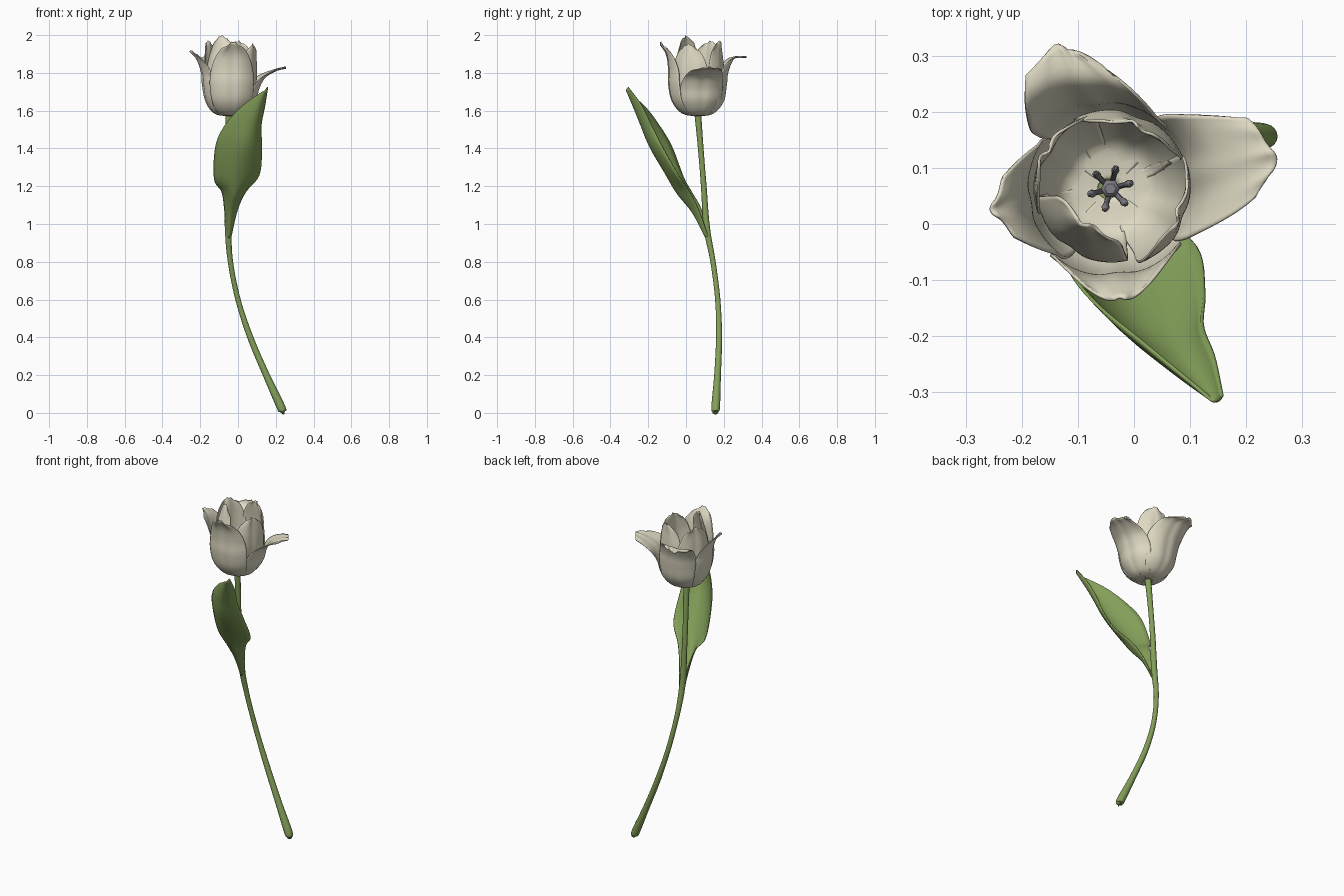
import bpy, math
from mathutils import Vector

if "Cube" in bpy.data.objects:
    bpy.data.objects.remove(bpy.data.objects["Cube"])


def material(name, col):
    m = bpy.data.materials.new(name)
    m.diffuse_color = (*col, 1)
    m.use_nodes = True
    m.node_tree.nodes["Principled BSDF"].inputs["Base Color"].default_value = m.diffuse_color
    return m


CREAM = material("petal cream", (0.74, 0.70, 0.55))
GREEN = material("leaf green", (0.23, 0.35, 0.10))
GREY = material("stamen grey", (0.21, 0.21, 0.24))


def spline(pts, t):
    """Catmull-Rom value at t in 0..1 through tuples of any size"""
    n = len(pts) - 1
    i = min(int(t * n), n - 1)
    f = t * n - i
    p1, p2 = pts[i], pts[i + 1]
    p0 = pts[i - 1] if i else [2 * a - b for a, b in zip(p1, p2)]
    p3 = pts[i + 2] if i + 2 <= n else [2 * b - a for a, b in zip(p1, p2)]
    return [0.5 * (2 * b + (c - a) * f + (2 * a - 5 * b + 4 * c - d) * f * f
                   + (3 * b - a - 3 * c + d) * f ** 3)
            for a, b, c, d in zip(p0, p1, p2, p3)]


def make(name, verts, faces, mat, thick=0):
    me = bpy.data.meshes.new(name)
    me.from_pydata(verts, [], faces)
    me.materials.append(mat)
    ob = bpy.data.objects.new(name, me)
    bpy.context.collection.objects.link(ob)
    if thick:
        mod = ob.modifiers.new("thickness", 'SOLIDIFY')
        mod.thickness = thick
        mod.offset = 0
    bpy.ops.object.select_all(action='DESELECT')
    bpy.context.view_layer.objects.active = ob
    ob.select_set(True)
    bpy.ops.object.shade_smooth_by_angle(angle=math.radians(50))
    return ob


def sheet(name, fn, nu, nv, mat, thick):
    """Grid surface from fn(u in -1..1, s in 0..1)"""
    verts = [fn(2 * i / nu - 1, j / nv) for j in range(nv + 1) for i in range(nu + 1)]
    w = nu + 1
    faces = [(j * w + i, j * w + i + 1, (j + 1) * w + i + 1, (j + 1) * w + i)
             for j in range(nv) for i in range(nu)]
    return make(name, verts, faces, mat, thick)


def tube(name, pts, steps, sides, mat):
    """Round tube through (x, y, z, radius) points"""
    verts, faces = [], []
    for j in range(steps + 1):
        t = j / steps
        x, y, z, r = spline(pts, t)
        a = Vector(spline(pts, max(t - 0.01, 0))[:3])
        b = Vector(spline(pts, min(t + 0.01, 1))[:3])
        q = (b - a).to_track_quat('Z', 'Y')
        for i in range(sides):
            th = 2 * math.pi * i / sides
            verts.append(Vector((x, y, z)) + q @ Vector((r * math.cos(th), r * math.sin(th), 0)))
    for j in range(steps):
        for i in range(sides):
            k = (i + 1) % sides
            faces.append((j * sides + i, j * sides + k, (j + 1) * sides + k, (j + 1) * sides + i))
    faces.append(tuple(reversed(range(sides))))
    faces.append(tuple(range(steps * sides, (steps + 1) * sides)))
    return make(name, verts, faces, mat)


# Stem
tube("stem", [(.235, .157, .006, .014), (.228, .157, .03, .023), (.15, .167, .2, .018),
              (.065, .175, .4, .016),
              (.0, .168, .6, .014), (-.04, .143, .8, .014), (-.053, .110, .98, .017),
              (-.056, .094, 1.2, .015), (-.053, .078, 1.4, .015), (-.047, .062, 1.59, .018)],
     63, 16, GREEN)

# Leaf: left edge, midrib, right edge at each height
LEAF = [(-.060, .122, .92, -.05, .108, .92, -.040, .122, .92),
        (-.07, .085, 1.07, -.042, .035, 1.06, -.005, .07, 1.07),
        (-.085, .03, 1.17, -.02, -.045, 1.16, .04, .02, 1.17),
        (-.125, -.01, 1.24, -.01, -.105, 1.26, .112, -.04, 1.26),
        (-.118, -.075, 1.41, .02, -.19, 1.41, .125, -.12, 1.40),
        (-.07, -.14, 1.52, .06, -.24, 1.53, .122, -.18, 1.52),
        (.02, -.215, 1.62, .10, -.278, 1.62, .142, -.235, 1.63),
        (.13, -.305, 1.70, .145, -.316, 1.71, .157, -.305, 1.725)]


def leaf_point(u, s):
    p = spline(LEAF, s)
    L, M, R = Vector(p[:3]), Vector(p[3:6]), Vector(p[6:])
    return L * (u * (u - 1) / 2) + M * (1 - u * u) + R * (u * (u + 1) / 2)


sheet("leaf", leaf_point, 14, 40, GREEN, 0.006)

# Petals: (azimuth, sideways lean of the tip, profile of (radius, height, half width))
BASE = [(.012, 1.572, .012), (.085, 1.588, .075)]
CX, CY = -.042, .063
OUTER = {
    "right": (9, .015, [(.135, 1.65, .115), (.155, 1.72, .125), (.185, 1.775, .11),
                        (.24, 1.812, .085), (.298, 1.832, .055)]),
    "back": (94, .07, [(.138, 1.65, .115), (.155, 1.74, .13), (.165, 1.81, .125),
                       (.20, 1.88, .095), (.262, 1.888, .03)]),
    "left": (190, 0, [(.13, 1.65, .115), (.148, 1.74, .12), (.152, 1.80, .105),
                      (.175, 1.87, .075), (.212, 1.922, .035)]),
    "front": (275, 0, [(.138, 1.65, .115), (.158, 1.74, .13), (.158, 1.82, .12),
                       (.168, 1.90, .085), (.20, 1.968, .028)]),
}
INNER = {
    "back": (70, 0, [(.125, 1.66, .10), (.145, 1.75, .115), (.142, 1.84, .105),
                     (.132, 1.92, .075), (.128, 1.972, .03)]),
    "right": (-22, 0, [(.125, 1.66, .10), (.145, 1.75, .115), (.148, 1.83, .105),
                       (.142, 1.90, .075), (.135, 1.955, .03)]),
    "left": (150, 0, [(.12, 1.66, .10), (.14, 1.75, .115), (.14, 1.84, .10),
                      (.138, 1.92, .07), (.14, 1.972, .025)]),
    "front": (235, 0, [(.12, 1.66, .10), (.136, 1.75, .11), (.125, 1.85, .10),
                       (.10, 1.94, .075), (.08, 2.0, .03)]),
}


def petal(name, az, lean, prof, shrink):
    prof = BASE + prof
    a = math.radians(az)
    out, side = Vector((math.cos(a), math.sin(a), 0)), Vector((-math.sin(a), math.cos(a), 0))

    def point(u, s):
        t = s * (1 - 0.09 * u * u * s ** 3)          # rounded tip
        r, z, w = spline(prof, t)
        r *= shrink
        R = max(r, .03)
        ang = w * u / R
        rr = r - R * (1 - math.cos(ang))             # wraps round the cup
        rr -= .006 * math.exp(-(u * 5) ** 2) * math.sin(math.pi * s)   # midrib crease
        rr += .005 * s ** 4 * math.sin(5 * u + az)   # wavy rim
        z += -.007 * s ** 8 * abs(math.sin(5 * u + az))
        return Vector((CX, CY, z)) + out * rr + side * (R * math.sin(ang) + lean * s ** 3)

    sheet(name, point, 24, 30, CREAM, 0.005)


for k, (az, lean, prof) in OUTER.items():
    petal("outer_petal_" + k, az, lean, prof, 1.0)
for k, (az, lean, prof) in INNER.items():
    petal("inner_petal_" + k, az, lean, prof, 0.95)

# Pistil with a flared top
tube("pistil", [(CX, CY, 1.575, .012), (CX, CY, 1.64, .011), (CX, CY, 1.70, .010),
                (CX, CY, 1.715, .017), (CX, CY, 1.725, .010)], 16, 6, GREY)

# Stamens with knobbed ends
for i in range(6):
    a = math.radians(15 + 60 * i)
    c, s = math.cos(a), math.sin(a)
    tube(f"stamen_{i + 1}",
         [(CX + r * c, CY + r * s, z, w) for r, z, w in
          [(.010, 1.578, .005), (.02, 1.63, .005), (.028, 1.68, .005),
           (.033, 1.70, .007), (.037, 1.72, .006), (.038, 1.728, .002)]], 20, 8, GREY)
